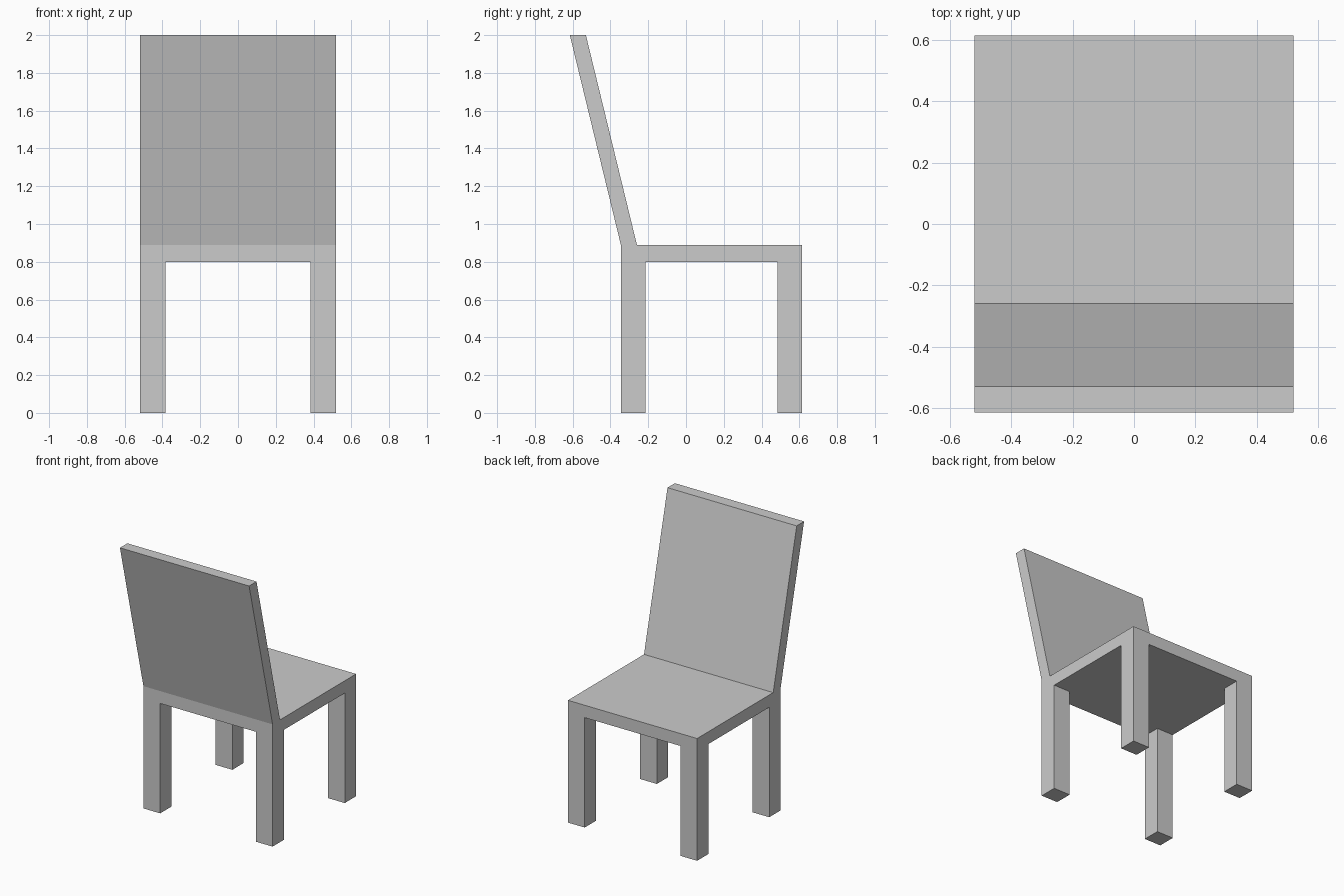
import bpy
import bmesh

if "Cube" in bpy.data.objects:
    bpy.data.objects.remove(bpy.data.objects["Cube"])

XS = (-0.52, -0.385, 0.385, 0.52)              # leg edges across the width
YS = (-0.345, -0.26, -0.215, 0.485, 0.615)     # backrest and leg edges in depth
SEAT_BOTTOM, SEAT_TOP, BACK_TOP = 0.80, 0.89, 2.0
BACK_LEAN = -0.27

bm = bmesh.new()


def extrude(faces, offset):
    """Extrude faces as one region and move the new end by offset."""
    geom = bmesh.ops.extrude_face_region(bm, geom=faces)["geom"]
    verts = [g for g in geom if isinstance(g, bmesh.types.BMVert)]
    bmesh.ops.translate(bm, verts=verts, vec=offset)


def faces_at(z, test):
    """Horizontal faces at height z whose centre passes the test."""
    found = []
    for f in bm.faces:
        c = f.calc_center_median()
        if all(abs(v.co.z - z) < 1e-4 for v in f.verts) and test(c):
            found.append(f)
    return found


# Seat: a grid sheet thickened into a slab
grid = [[bm.verts.new((x, y, SEAT_BOTTOM)) for y in YS] for x in XS]
for i in range(len(XS) - 1):
    for j in range(len(YS) - 1):
        bm.faces.new((grid[i][j], grid[i + 1][j],
                      grid[i + 1][j + 1], grid[i][j + 1]))
extrude(bm.faces[:], (0, 0, SEAT_TOP - SEAT_BOTTOM))

# Legs: the corner faces under the seat pulled down to the floor
extrude(faces_at(SEAT_BOTTOM, lambda c: abs(c.x) > XS[2]
                 and not YS[2] < c.y < YS[3]), (0, 0, -SEAT_BOTTOM))

# Backrest: the rear strip of the seat pulled up and leaned outwards
extrude(faces_at(SEAT_TOP, lambda c: c.y < YS[1]),
        (0, BACK_LEAN, BACK_TOP - SEAT_TOP))

# Merge coplanar faces into clean flat sides
bmesh.ops.recalc_face_normals(bm, faces=bm.faces[:])
bmesh.ops.dissolve_limit(bm, angle_limit=0.01, verts=bm.verts[:],
                         edges=bm.edges[:])

mesh = bpy.data.meshes.new("chair")
bm.to_mesh(mesh)
bm.free()

grey = bpy.data.materials.new("light grey")
grey.diffuse_color = (0.6, 0.6, 0.6, 1)
grey.use_nodes = True
grey.node_tree.nodes["Principled BSDF"].inputs["Base Color"].default_value = grey.diffuse_color
mesh.materials.append(grey)
bpy.context.collection.objects.link(bpy.data.objects.new("chair", mesh))
